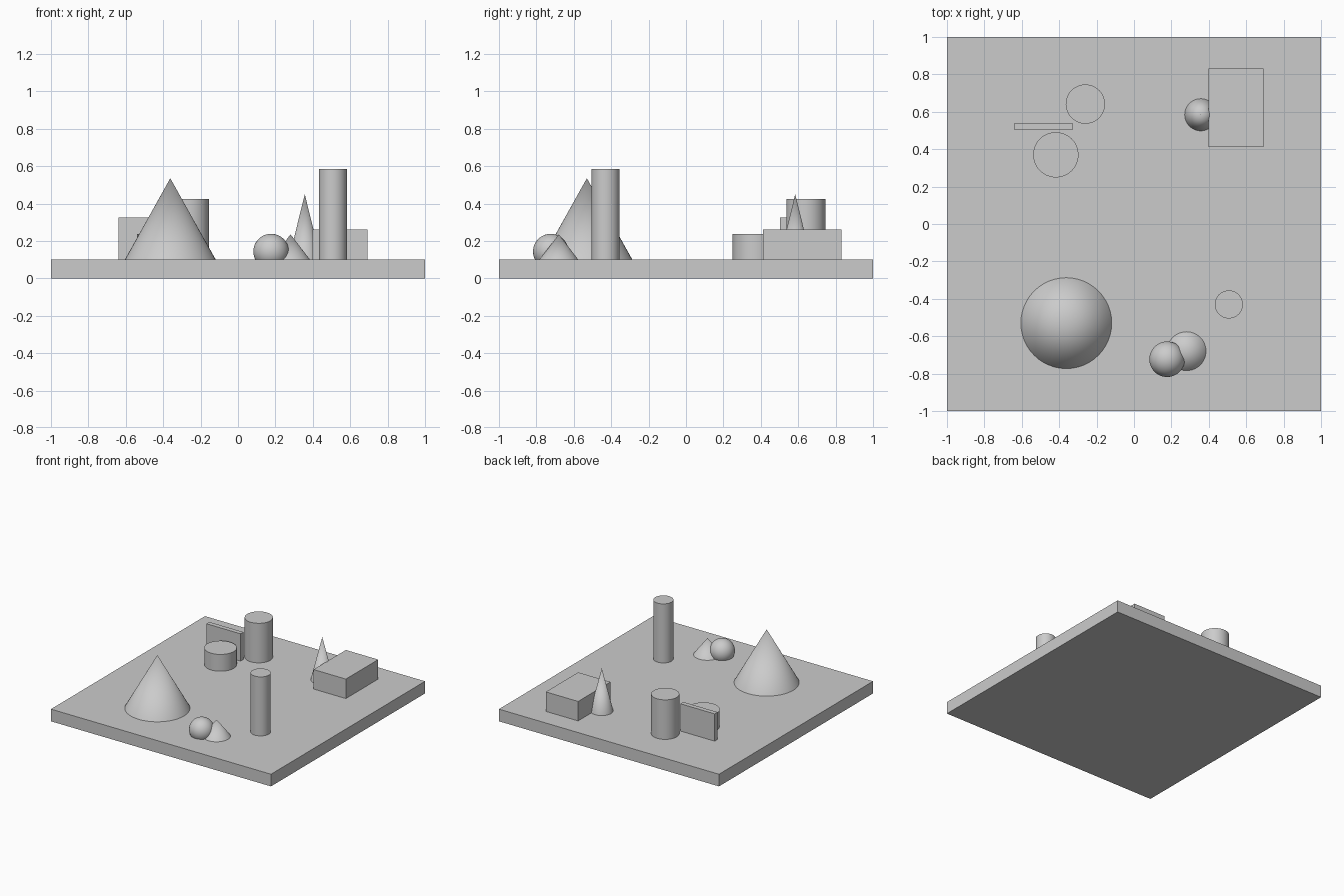
import bpy
import math

if "Cube" in bpy.data.objects:
    bpy.data.objects.remove(bpy.data.objects["Cube"], do_unlink=True)

GROUND = 0.10   # top of the base slab
SIDES = 48

grey = bpy.data.materials.new("plain grey")
grey.use_nodes = True
grey.diffuse_color = (0.6, 0.6, 0.6, 1)
grey.node_tree.nodes["Principled BSDF"].inputs["Base Color"].default_value = (0.6, 0.6, 0.6, 1)


def finish(name, smooth=False):
    obj = bpy.context.object
    obj.name = name
    obj.data.materials.append(grey)
    if smooth:
        bpy.ops.object.shade_smooth_by_angle(angle=math.radians(35))
    return obj


def box(name, x, y, z):
    """Box from (min, max) pairs on each axis."""
    bpy.ops.mesh.primitive_cube_add(size=1, location=[sum(p) / 2 for p in (x, y, z)])
    bpy.context.object.scale = [p[1] - p[0] for p in (x, y, z)]
    bpy.ops.object.transform_apply(location=False, rotation=False, scale=True)
    finish(name)


def cylinder(name, x, y, radius, top):
    bpy.ops.mesh.primitive_cylinder_add(vertices=SIDES, radius=radius, depth=top - GROUND,
                                        location=(x, y, (top + GROUND) / 2))
    finish(name, True)


def cone(name, x, y, radius, top):
    bpy.ops.mesh.primitive_cone_add(vertices=SIDES, radius1=radius, radius2=0, depth=top - GROUND,
                                    location=(x, y, (top + GROUND) / 2))
    finish(name, True)


# Base slab
box("base_slab", (-1, 1), (-1, 1), (0, GROUND))

# Blocks
box("low_block", (0.398, 0.692), (0.412, 0.832), (GROUND, 0.26))
box("thin_wall", (-0.639, -0.329), (0.503, 0.541), (GROUND, 0.324))

# Cylinders
cylinder("tall_column", 0.507, -0.43, 0.075, 0.585)
cylinder("back_drum", -0.26, 0.641, 0.105, 0.425)
cylinder("low_drum", -0.418, 0.37, 0.121, 0.238)

# Cones
cone("large_cone", -0.362, -0.53, 0.243, 0.535)
cone("small_cone", 0.281, -0.68, 0.104, 0.235)
cone("narrow_cone", 0.357, 0.584, 0.086, 0.45)

# Ball, partly sunk into the slab
bpy.ops.mesh.primitive_uv_sphere_add(segments=SIDES, ring_count=24, radius=0.095,
                                     location=(0.177, -0.723, 0.143))
finish("ball", True)
